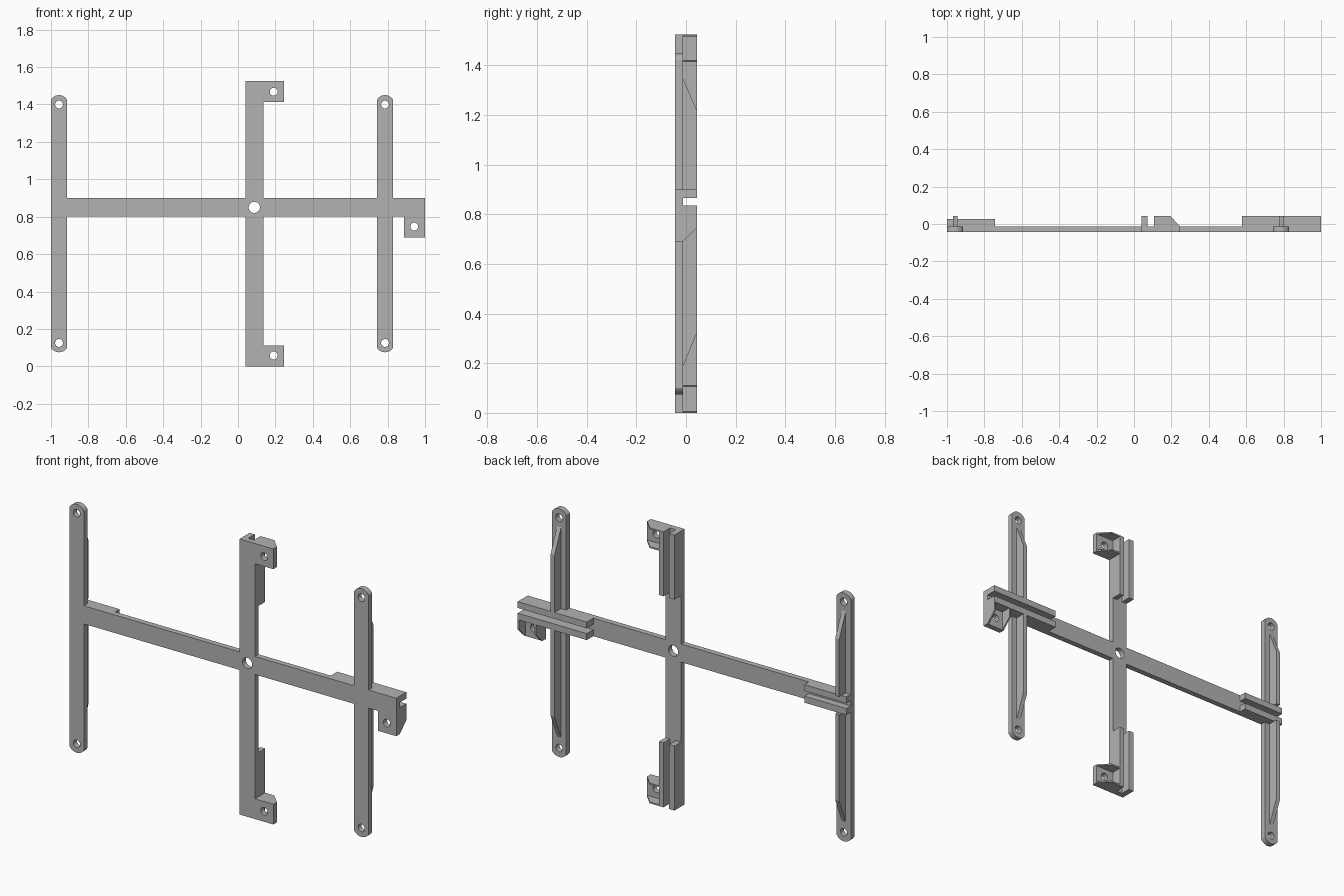
import bpy, bmesh, math
from mathutils import Vector

cube = bpy.data.objects.get("Cube")
if cube:
    bpy.data.objects.remove(cube, do_unlink=True)

GREY = (0.45, 0.45, 0.45, 1)
grey = bpy.data.materials.new("plain grey")
grey.use_nodes = True
grey.diffuse_color = GREY
grey.node_tree.nodes["Principled BSDF"].inputs["Base Color"].default_value = GREY

FRONT, FACE, BACK, LOW = -0.044, -0.013, 0.044, 0.026   # depth levels
MID, TOP = 0.85, 1.525
BEAM_LO, BEAM_HI = 0.80, 0.90
LEFT_BAR, RIGHT_BAR, HALF = -0.957, 0.786, 0.0435
HOLE_LO, HOLE_HI = 0.125, 1.4


def add(name, mesh):
    mesh.materials.clear()
    mesh.materials.append(grey)
    obj = bpy.data.objects.new(name, mesh)
    bpy.context.collection.objects.link(obj)
    return obj


def prism(name, points, direction):
    """Extrude a closed polygon of 3D points along a direction."""
    bm = bmesh.new()
    face = bm.faces.new([bm.verts.new(p) for p in points])
    out = bmesh.ops.extrude_face_region(bm, geom=[face])
    verts = [v for v in out["geom"] if isinstance(v, bmesh.types.BMVert)]
    bmesh.ops.translate(bm, verts=verts, vec=Vector(direction))
    bmesh.ops.recalc_face_normals(bm, faces=bm.faces)
    mesh = bpy.data.meshes.new(name)
    bm.to_mesh(mesh)
    bm.free()
    return add(name, mesh)


def box(name, x0, x1, z0, z1, depth=BACK):
    prism(name, [(x0, FACE, z0), (x1, FACE, z0), (x1, FACE, z1), (x0, FACE, z1)],
          (0, depth - FACE, 0))


def arc(cx, cz, start, end, radius=0.05, steps=12):
    angles = [math.radians(start + (end - start) * i / steps) for i in range(steps + 1)]
    return [(cx + radius * math.cos(a), cz + radius * math.sin(a)) for a in angles]


def plate(name, outline, holes):
    """Flat plate with round holes, from a filled 2D curve."""
    curve = bpy.data.curves.new(name + "_outline", "CURVE")
    curve.dimensions = "2D"
    curve.fill_mode = "BOTH"
    curve.extrude = (FACE - FRONT) / 2
    loops = [outline] + [arc(x, z, 0, 360, r, 32)[:-1] for x, z, r in holes]
    for loop in loops:
        spline = curve.splines.new("POLY")
        spline.points.add(len(loop) - 1)
        for point, (x, z) in zip(spline.points, loop):
            point.co = (x, z, 0, 1)
        spline.use_cyclic_u = True
    temp = bpy.data.objects.new(name + "_outline", curve)
    bpy.context.collection.objects.link(temp)
    bpy.context.view_layer.update()
    evaluated = temp.evaluated_get(bpy.context.evaluated_depsgraph_get())
    mesh = bpy.data.meshes.new_from_object(evaluated)
    bpy.data.objects.remove(temp, do_unlink=True)
    mesh.name = name
    bm = bmesh.new()
    bm.from_mesh(mesh)
    bmesh.ops.remove_doubles(bm, verts=bm.verts, dist=0.0001)
    for v in bm.verts:      # stand the plate upright
        x, z, d = v.co
        v.co = (x, (FRONT + FACE) / 2 - d, z)
    bmesh.ops.recalc_face_normals(bm, faces=bm.faces)
    bm.to_mesh(mesh)
    bm.free()
    for poly in mesh.polygons:
        poly.use_smooth = False
    add(name, mesh)


# Front plate: beam, mast, two round-ended bars and three tabs
def bottom_end(cx):
    return arc(cx, HOLE_LO, 209.5, 330.5)


def top_end(cx):
    return arc(cx, HOLE_HI, 29.5, 150.5)


outline = (
    bottom_end(LEFT_BAR)
    + [(LEFT_BAR + HALF, BEAM_LO), (0.04, BEAM_LO), (0.04, 0), (0.247, 0),
       (0.247, 0.112), (0.135, 0.112), (0.135, BEAM_LO), (RIGHT_BAR - HALF, BEAM_LO)]
    + bottom_end(RIGHT_BAR)
    + [(RIGHT_BAR + HALF, BEAM_LO), (0.888, BEAM_LO), (0.888, 0.69), (1, 0.69),
       (1, BEAM_HI), (RIGHT_BAR + HALF, BEAM_HI)]
    + top_end(RIGHT_BAR)
    + [(RIGHT_BAR - HALF, BEAM_HI), (0.135, BEAM_HI), (0.135, TOP - 0.112),
       (0.247, TOP - 0.112), (0.247, TOP), (0.04, TOP), (0.04, BEAM_HI),
       (LEFT_BAR + HALF, BEAM_HI)]
    + top_end(LEFT_BAR)
)
holes = [(cx, cz, 0.021) for cx in (LEFT_BAR, RIGHT_BAR) for cz in (HOLE_LO, HOLE_HI)]
holes += [(0.191, 0.058, 0.021), (0.191, 1.468, 0.021), (0.942, 0.747, 0.021),
          (0.087, MID, 0.03)]
plate("front_plate", outline, holes)

# Paired rails behind the beam ends, with a slot between
for side, x0, x1, depth in (("left", 0.577, 1, BACK), ("right", -1, -0.743, LOW)):
    box(side + "_lower_rail", x0, x1, BEAM_LO, 0.836, depth)
    box(side + "_upper_rail", x0, x1, 0.865, BEAM_HI, depth)

# Paired rails behind the mast ends
for end, z0, z1 in (("bottom", 0, 0.357), ("top", TOP - 0.357, TOP)):
    box(end + "_outer_rail", 0.04, 0.072, z0, z1)
    box(end + "_inner_rail", 0.107, 0.135, z0, z1)

# Stiffening ribs with sloped ends on the bars
for side, cx in (("left", RIGHT_BAR), ("right", LEFT_BAR)):
    x = cx - 0.012
    for end, root, crest, tip in (("upper", BEAM_HI, 1.218, 1.35),
                                  ("lower", BEAM_LO, 0.322, 0.185)):
        prism(f"{side}_{end}_rib",
              [(x, FACE, root), (x, BACK, root), (x, BACK, crest), (x, FACE, tip)],
              (0.024, 0, 0))

# Thin gussets on both edges of each mast tab
WALL = 0.008
for i, z in enumerate((0, 0.112 - WALL, TOP - 0.112, TOP - WALL)):
    prism(f"mast_tab_gusset_{i + 1}",
          [(0.135, FACE, z), (0.247, FACE, z), (0.192, BACK, z), (0.135, BACK, z)],
          (0, 0, WALL))

# Thin gussets on both edges of the beam tab
for side, x in (("inner", 0.888), ("outer", 1 - WALL)):
    prism(f"beam_tab_{side}_gusset",
          [(x, FACE, BEAM_LO), (x, FACE, 0.69), (x, BACK, 0.745), (x, BACK, BEAM_LO)],
          (WALL, 0, 0))
